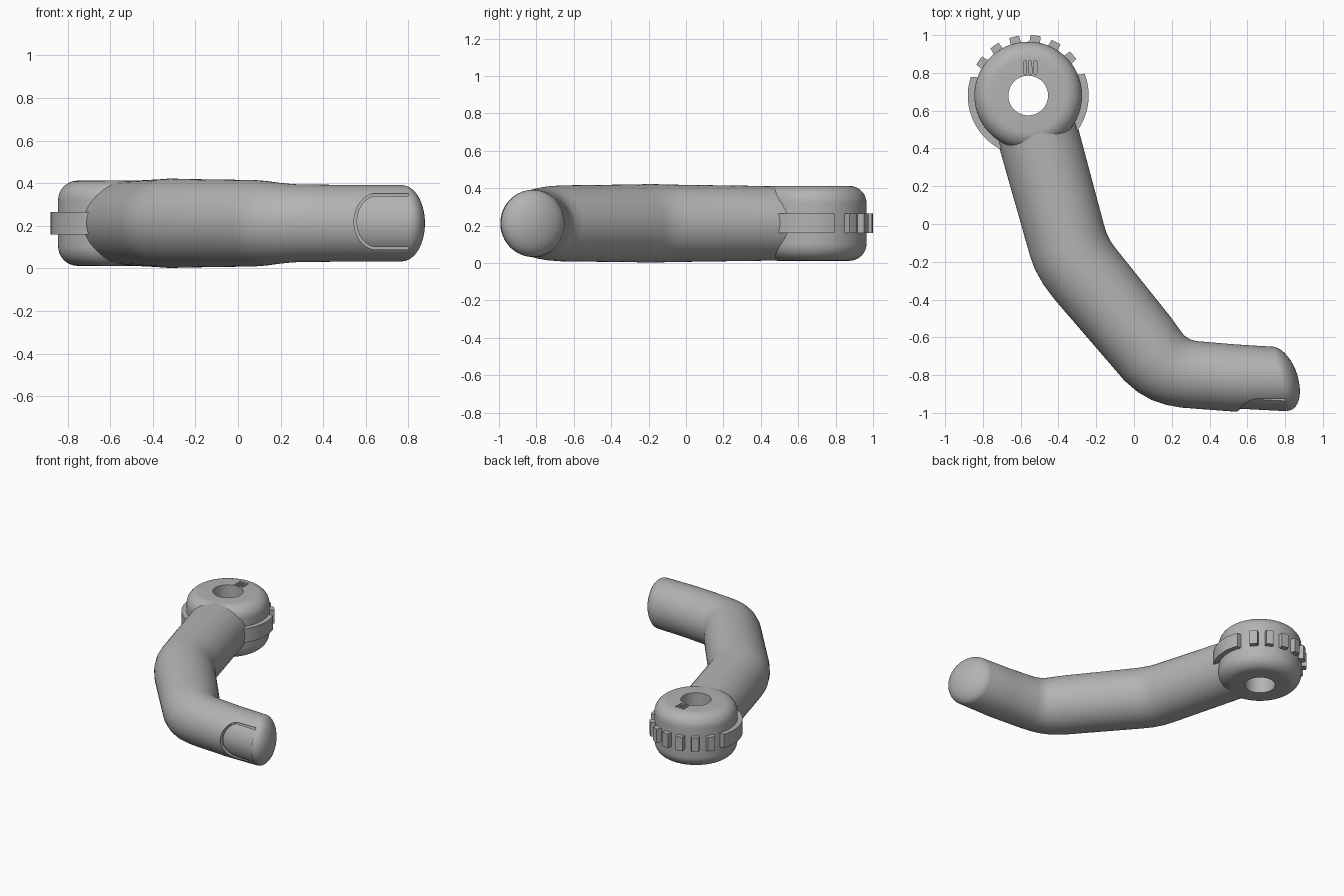
import bpy, bmesh
from math import sin, cos, pi, radians
from mathutils import Vector

cube = bpy.data.objects.get("Cube")
if cube:
    bpy.data.objects.remove(cube, do_unlink=True)

MID = 0.212                       # height of the centre plane
HUB = Vector((-0.56, 0.68, 0))    # knuckle axis

grey = bpy.data.materials.new("plain grey")
grey.use_nodes = True
grey.diffuse_color = (0.45, 0.45, 0.45, 1)
grey.node_tree.nodes["Principled BSDF"].inputs["Base Color"].default_value = grey.diffuse_color


def loft(name, rings, loop=False):
    """Skin a list of closed point rings; cap the ends unless it loops."""
    bm = bmesh.new()
    rows = [[bm.verts.new(p) for p in ring] for ring in rings]
    n = len(rows[0])
    pairs = list(zip(rows, rows[1:])) + ([(rows[-1], rows[0])] if loop else [])
    for a, b in pairs:
        for i in range(n):
            j = (i + 1) % n
            bm.faces.new((a[i], a[j], b[j], b[i]))
    if not loop:
        bm.faces.new(rows[0])
        bm.faces.new(rows[-1])
    bmesh.ops.recalc_face_normals(bm, faces=bm.faces)
    mesh = bpy.data.meshes.new(name)
    bm.to_mesh(mesh)
    bm.free()
    mesh.materials.append(grey)
    obj = bpy.data.objects.new(name, mesh)
    bpy.context.collection.objects.link(obj)
    return obj


def activate(obj):
    bpy.ops.object.select_all(action='DESELECT')
    obj.select_set(True)
    bpy.context.view_layer.objects.active = obj


def boolean(obj, tool, operation='DIFFERENCE'):
    activate(obj)
    mod = obj.modifiers.new("cut", 'BOOLEAN')
    mod.operation, mod.object, mod.solver = operation, tool, 'EXACT'
    bpy.ops.object.modifier_apply(modifier=mod.name)
    bpy.data.objects.remove(tool, do_unlink=True)


def oval(outer, inner, height, n=64):
    """Upright elliptical ring between two plan points."""
    a, b = Vector((*outer, MID)), Vector((*inner, MID))
    c, h = (a + b) / 2, (a - b) / 2
    return [c + h * cos(2 * pi * i / n) + Vector((0, 0, height * sin(2 * pi * i / n)))
            for i in range(n)]


def polar(r, angle, z):
    return HUB + Vector((r * cos(angle), r * sin(angle), z))


# Finger: outer edge, inner edge and half height along the bent tube
sections = [
    ((-0.735, 0.48), (-0.32, 0.60), 0.198),
    ((-0.55, -0.17), (-0.16, 0.00), 0.207),
    ((-0.525, -0.24), (-0.145, -0.05), 0.209),
    ((-0.48, -0.32), (-0.125, -0.09), 0.21),
    ((-0.42, -0.40), (-0.10, -0.125), 0.208),
    ((-0.05, -0.83), (0.20, -0.50), 0.203),
    ((0.02, -0.89), (0.235, -0.55), 0.199),
    ((0.09, -0.93), (0.265, -0.59), 0.192),
    ((0.17, -0.957), (0.295, -0.61), 0.186),
    ((0.25, -0.972), (0.33, -0.62), 0.182),
    ((0.53, -0.993), (0.53, -0.637), 0.18),
    ((0.80, -0.988), (0.74, -0.65), 0.179),
]
rings = [oval(*s) for s in sections]

# Rounded fingertip continues from the last section
tip = rings[-1]
centre = Vector((0.77, -0.819, MID))
bulge = Vector((0.104, -0.018, 0))
for k in range(1, 12):
    t = k / 12 * pi / 2
    rings.append([centre + (p - centre) * cos(t) + bulge * sin(t) for p in tip])
finger = loft("finger", rings)


# Fingernail set in a pocket with a narrow gap around it
def nail_prism(name, grow, end, y0, y1):
    arc = [(0.65 - (0.093 + grow) * sin(pi * i / 24), (0.12 + grow) * cos(pi * i / 24))
           for i in range(25)]
    outline = [(end, 0.12 + grow)] + arc + [(end, -0.12 - grow)]
    return loft(name, [[(x, y, 0.22 + z) for x, z in outline] for y in (y0, y1)])


boolean(finger, nail_prism("pocket_cutter", 0.012, 0.80, -1.1, -0.90))
nail = nail_prism("fingernail", 0, 0.805, -1.1, -0.88)
nail_body = loft("nail_curve", [oval((0.50, -0.975), (0.50, -0.61), 0.18),
                                oval((0.83, -0.992), (0.83, -0.63), 0.18)])
boolean(nail, nail_body, 'INTERSECT')

# Knuckle: lathed ring with rounded rims and a straight bore
half, round_r, hole, rim = 0.2, 0.092, 0.105, 0.285
corner = [(rim - round_r * (1 - sin(i * pi / 20)), half - round_r * (1 - cos(i * pi / 20)))
          for i in range(11)]
profile = [(hole, half)] + corner + [(r, -z) for r, z in reversed(corner)] + [(hole, -half)]
turns = 96
knuckle = loft("knuckle", [[polar(r, 2 * pi * k / turns, MID + z) for r, z in profile]
                           for k in range(turns)], loop=True)

# Three short slots engraved in the top of the knuckle
for k in (-1, 0, 1):
    slot = []
    for i in range(16):
        a = 2 * pi * i / 16
        slot.append((-0.549 + 0.027 * k + 0.008 * cos(a),
                     0.828 + (0.029 if sin(a) > 0 else -0.029) + 0.008 * sin(a)))
    boolean(knuckle, loft("slot_cutter", [[(x, y, z) for x, y in slot] for z in (0.39, 0.45)]))


# Band and teeth around the knuckle
def block(name, start, stop, taper, steps):
    rows = []
    for k in range(steps + 1):
        f = k / steps
        inner = radians(start + (stop - start) * f)
        outer = radians(start + taper + (stop - start - 2 * taper) * f)
        rows.append([polar(0.265, inner, 0.16), polar(0.32, outer, 0.16),
                     polar(0.32, outer, 0.265), polar(0.265, inner, 0.265)])
    return loft(name, rows)


band = block("band", 159, 384, 3, 72)
teeth = [block(f"tooth_{k + 1}", a - 6.5, a + 6.5, 1.8, 4)
         for k, a in enumerate(42 + 20.5 * i for i in range(6))]

for obj in [finger, nail, knuckle, band] + teeth:
    activate(obj)
    bpy.ops.object.shade_smooth_by_angle(angle=radians(30))
